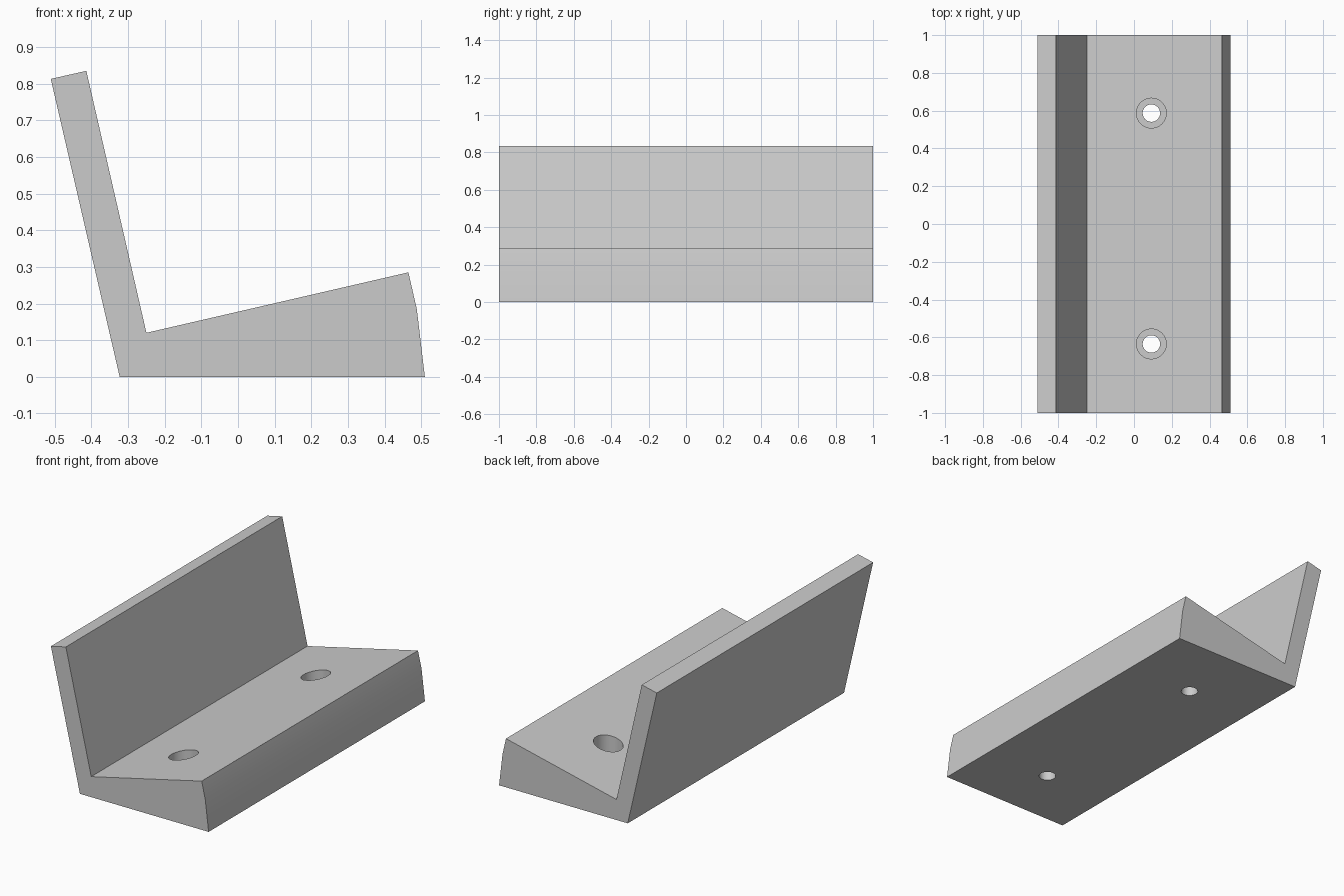
import bpy
import bmesh
import math

cube = bpy.data.objects.get("Cube")
if cube:
    bpy.data.objects.remove(cube, do_unlink=True)

grey = bpy.data.materials.new("light_grey")
grey.use_nodes = True
colour = (0.6, 0.6, 0.6, 1)
grey.diffuse_color = colour
grey.node_tree.nodes["Principled BSDF"].inputs["Base Color"].default_value = colour

# Side profile (x, z): tilted back plate and wedge base with a bulged front edge
PROFILE = [(-0.323, 0), (0.51, 0), (0.488, 0.185), (0.465, 0.285),
           (-0.25, 0.12), (-0.414, 0.835), (-0.511, 0.813)]


def extrude_profile(name, points, half_length):
    bm = bmesh.new()
    face = bm.faces.new([bm.verts.new((x, -half_length, z)) for x, z in points])
    result = bmesh.ops.extrude_face_region(bm, geom=[face])
    moved = [v for v in result["geom"] if isinstance(v, bmesh.types.BMVert)]
    bmesh.ops.translate(bm, verts=moved, vec=(0, 2 * half_length, 0))
    bmesh.ops.recalc_face_normals(bm, faces=bm.faces)
    mesh = bpy.data.meshes.new(name)
    bm.to_mesh(mesh)
    bm.free()
    obj = bpy.data.objects.new(name, mesh)
    bpy.context.collection.objects.link(obj)
    obj.data.materials.append(grey)
    return obj


def drill(target, x, y, radius, bottom, top):
    bpy.ops.mesh.primitive_cylinder_add(vertices=48, radius=radius, depth=top - bottom,
                                        location=(x, y, (top + bottom) / 2))
    cutter = bpy.context.object
    cutter.name = "hole_cutter"
    cutter.data.materials.append(grey)
    mod = target.modifiers.new("hole", "BOOLEAN")
    mod.operation = "DIFFERENCE"
    mod.solver = "EXACT"
    mod.object = cutter
    bpy.context.view_layer.objects.active = target
    bpy.ops.object.modifier_apply(modifier=mod.name)
    bpy.data.objects.remove(cutter, do_unlink=True)


bracket = extrude_profile("angled_bracket", PROFILE, 1)

# Counterbored screw holes through the base
for y in (0.587, -0.635):
    drill(bracket, 0.092, y, 0.079, 0.08, 0.5)
    drill(bracket, 0.092, y, 0.046, -0.2, 0.3)

# Smooth the bulged edge and the bores, keep the rest sharp
bpy.ops.object.select_all(action="DESELECT")
bracket.select_set(True)
bpy.context.view_layer.objects.active = bracket
bpy.ops.object.shade_smooth_by_angle(angle=math.radians(20))
